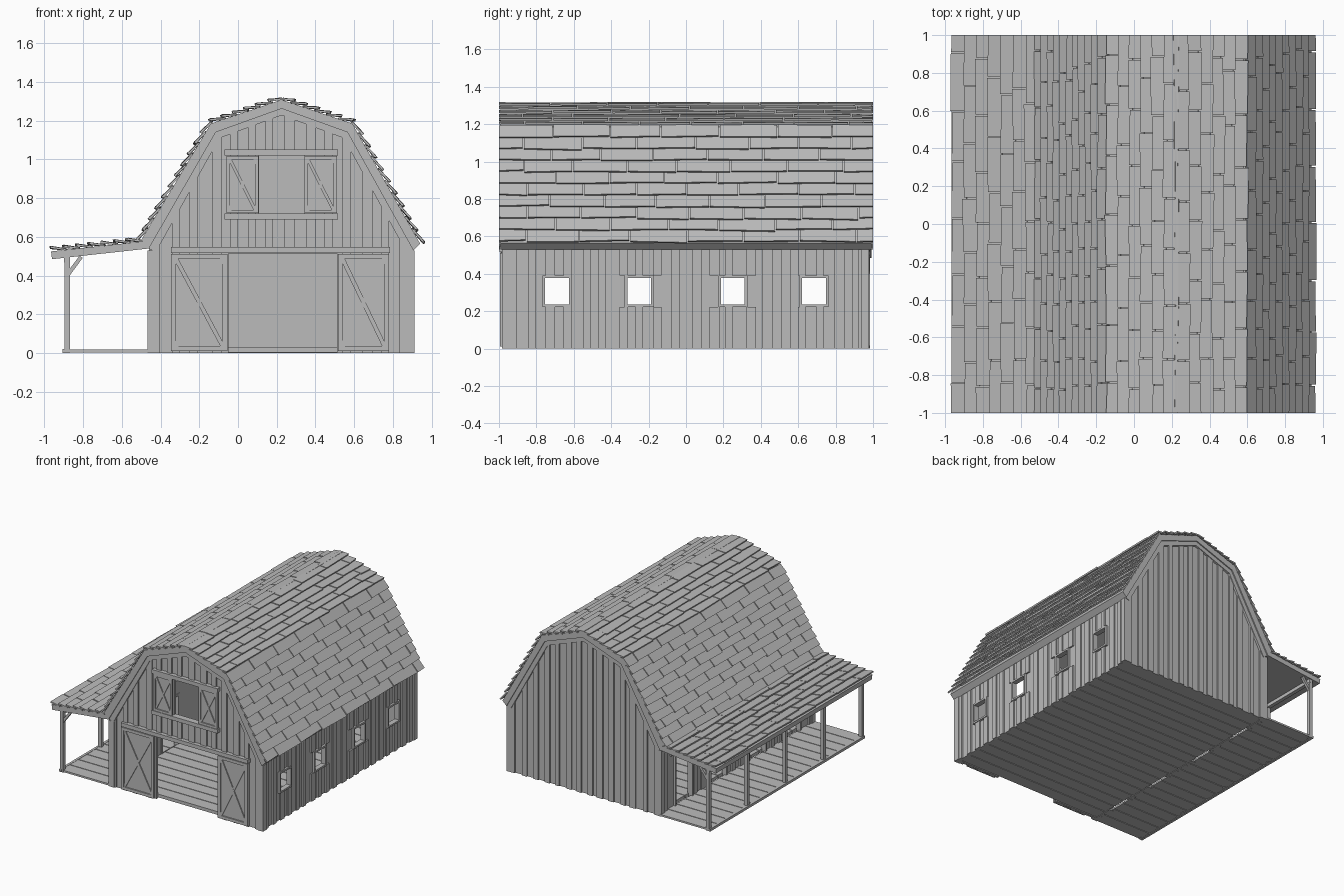
import bpy, bmesh, random
from mathutils import Vector

random.seed(4)
if "Cube" in bpy.data.objects:
    bpy.data.objects.remove(bpy.data.objects["Cube"])

grey = bpy.data.materials.new("weathered_grey")
grey.use_nodes = True
grey.diffuse_color = (0.5, 0.5, 0.5, 1)
grey.node_tree.nodes["Principled BSDF"].inputs["Base Color"].default_value = (0.5, 0.5, 0.5, 1)


def finish(bm, name):
    bmesh.ops.recalc_face_normals(bm, faces=bm.faces)
    mesh = bpy.data.meshes.new(name)
    bm.to_mesh(mesh)
    bm.free()
    mesh.materials.append(grey)
    bpy.context.collection.objects.link(bpy.data.objects.new(name, mesh))


def loft(bm, first, second):
    """Closed solid between two matching 3D outlines."""
    a = [bm.verts.new(p) for p in first]
    b = [bm.verts.new(p) for p in second]
    bm.faces.new(a)
    bm.faces.new(b[::-1])
    for i in range(len(a)):
        j = (i + 1) % len(a)
        bm.faces.new((a[i], b[i], b[j], a[j]))


def prism(bm, outline, d0, d1, axis="y"):
    """Extrude a (u, z) outline along y or x."""
    place = (lambda u, z, d: (u, d, z)) if axis == "y" else (lambda u, z, d: (d, u, z))
    loft(bm, [place(u, z, d0) for u, z in outline], [place(u, z, d1) for u, z in outline])


def rect(u0, u1, z0, z1):
    return [(u0, z0), (u1, z0), (u1, z1), (u0, z1)]


def bar(bm, p, q, width, d0, d1, axis="y"):
    p, q = Vector(p), Vector(q)
    side = (q - p).normalized().orthogonal() * width / 2
    prism(bm, [p - side, q - side, q + side, p + side], d0, d1, axis)


def frame(bm, u0, u1, z0, z1, w, d0, d1, axis="y"):
    for z in (z0, z1 - w):
        prism(bm, rect(u0, u1, z, z + w), d0, d1, axis)
    for u in (u0, u1 - w):
        prism(bm, rect(u, u + w, z0 + w, z1 - w), d0, d1, axis)


# Roof section: top line and underside, from porch eave to right eave
TOP = [(-0.965, 0.525), (-0.505, 0.575), (-0.14, 1.185), (0.225, 1.308), (0.59, 1.185), (0.94, 0.565)]
UNDER = [(-0.96, 0.485), (-0.46, 0.54), (-0.115, 1.14), (0.225, 1.262), (0.565, 1.14), (0.905, 0.53)]
LEFT, RIGHT, FRONT, BACK = -0.46, 0.905, -0.965, 0.965


def under_roof(x):
    for (x0, z0), (x1, z1) in zip(UNDER, UNDER[1:]):
        if x <= x1:
            return z0 + (z1 - z0) * (x - x0) / (x1 - x0)
    return UNDER[-1][1]


def strip(bm, a, b, openings, top, d0, d1, axis):
    """One vertical board, interrupted by any opening it crosses."""
    z = 0.0
    for u0, u1, z0, z1 in sorted(openings, key=lambda o: o[2]):
        if a < u1 - 0.001 and b > u0 + 0.001:
            if z0 > z:
                prism(bm, rect(a, b, z, z0), d0, d1, axis)
            z = z1
    prism(bm, [(a, z), (b, z), (b, top(b)), (a, top(a))], d0, d1, axis)


def wall(name, u0, u1, inner, outer, openings, top, axis, kinks=()):
    bm = bmesh.new()
    edges = sorted({u0, u1, *kinks, *[u for o in openings for u in o[:2]]})
    for a, b in zip(edges, edges[1:]):
        strip(bm, a, b, openings, top, inner, outer, axis)
    # Raised battens
    proud = outer + (0.012 if outer > inner else -0.012)
    grown = [(a - 0.012, b + 0.012, c - 0.012, d + 0.012) for a, b, c, d in openings]
    count = round((u1 - u0) / 0.095)
    for i in range(count):
        a = u0 + (i + 0.25 + random.uniform(-0.1, 0.1)) * (u1 - u0) / count
        strip(bm, a, a + random.uniform(0.035, 0.055), grown, top, outer, proud, axis)
    finish(bm, name)


main_door = (-0.05, 0.51, 0.0, 0.515)
loft_door = (0.108, 0.342, 0.72, 1.02)
BAYS = (-0.69, -0.25, 0.25, 0.685)
windows = [(y - 0.066, y + 0.066, 0.235, 0.38) for y in BAYS]
stalls = [(y - 0.1, y + 0.1, 0.0, 0.42) for y in BAYS]
kinks = [p[0] for p in UNDER[2:5]]
wall("front_wall", LEFT, RIGHT, FRONT + 0.02, FRONT, [main_door, loft_door], under_roof, "y", kinks)
wall("back_wall", LEFT, RIGHT, BACK - 0.02, BACK, [], under_roof, "y", kinks)
wall("right_wall", FRONT, BACK, RIGHT - 0.03, RIGHT - 0.012, windows, lambda y: 0.54, "x")
wall("left_wall", FRONT, BACK, LEFT + 0.03, LEFT + 0.012, stalls, lambda y: 0.54, "x")

# Trim: corner boards, opening frames and gable edge boards
bm = bmesh.new()
for x0, x1 in ((LEFT - 0.006, LEFT + 0.045), (RIGHT - 0.045, RIGHT + 0.006)):
    for y0, y1 in ((FRONT - 0.018, FRONT + 0.03), (BACK - 0.03, BACK + 0.014)):
        prism(bm, rect(x0, x1, 0, 0.53), y0, y1)
finish(bm, "corner_boards")
bm = bmesh.new()
for a, b, c, d in windows:
    frame(bm, a - 0.012, b + 0.012, c - 0.012, d + 0.012, 0.014, RIGHT - 0.035, RIGHT + 0.006, "x")
finish(bm, "window_frames")
bm = bmesh.new()
for a, b, c, d in stalls:
    for y in (a - 0.016, b):
        prism(bm, rect(y, y + 0.016, 0, d), LEFT + 0.035, LEFT - 0.006, "x")
    prism(bm, rect(a - 0.016, b + 0.016, d, d + 0.016), LEFT + 0.035, LEFT - 0.006, "x")
finish(bm, "stall_frames")
bm = bmesh.new()
inner_edge = [(-0.425, 0.52), (-0.095, 1.11), (0.225, 1.228), (0.545, 1.11), (0.87, 0.52)]
for i in range(4):
    board = [UNDER[i + 1], UNDER[i + 2], inner_edge[i + 1], inner_edge[i]]
    prism(bm, board, FRONT, FRONT - 0.018)
    prism(bm, board, BACK, BACK + 0.018)
finish(bm, "gable_trim")


# Sliding doors with cross braces
def door(name, x0, x1, z0, z1, w):
    bm = bmesh.new()
    y = FRONT - 0.012
    prism(bm, rect(x0, x1, z0, z1), y, y - 0.008)
    frame(bm, x0, x1, z0, z1, w, y - 0.008, y - 0.018)
    a, b, c, d = x0 + w, x1 - w, z0 + w, z1 - w
    bar(bm, (a, c), (b, d), w * 0.9, y - 0.008, y - 0.015)
    bar(bm, (a, d), (b, c), w * 0.9, y - 0.008, y - 0.016)
    finish(bm, name)


door("left_main_door", -0.345, -0.055, 0.012, 0.512, 0.024)
door("right_main_door", 0.515, 0.78, 0.012, 0.512, 0.024)
door("left_loft_door", -0.06, 0.107, 0.722, 1.018, 0.018)
door("right_loft_door", 0.343, 0.51, 0.722, 1.018, 0.018)
for name, x0, x1, z0, z1 in (("main_door_rail", -0.345, 0.785, 0.518, 0.548),
                             ("loft_lower_rail", -0.07, 0.515, 0.69, 0.721),
                             ("loft_upper_rail", -0.07, 0.515, 1.019, 1.05)):
    bm = bmesh.new()
    prism(bm, rect(x0, x1, z0, z1), FRONT, FRONT - 0.033)
    finish(bm, name)

# Floors of cross planks
for name, x0, x1, y_end, z1 in (("barn_floor", LEFT + 0.03, RIGHT - 0.03, 0.945, 0.03),
                                ("porch_floor", -0.905, LEFT + 0.01, 0.985, 0.018)):
    bm = bmesh.new()
    pitch = 2 * y_end / 18
    for i in range(18):
        y = -y_end + i * pitch
        prism(bm, rect(x0, x1, 0.004, z1), y + 0.003, y + pitch - 0.003)
    finish(bm, name)

# Porch posts, braces and beams
bm = bmesh.new()
for i in range(5):
    y = -0.97 + i * 0.485
    prism(bm, rect(-0.896, -0.868, 0, 0.492), y - 0.014, y + 0.014)
    bar(bm, (-0.878, 0.405), (-0.81, 0.497), 0.02, y - 0.01, y + 0.01)
finish(bm, "porch_posts")
bm = bmesh.new()
prism(bm, rect(-0.897, -0.867, 0.468, 0.496), -0.985, 0.985)
prism(bm, rect(-0.905, -0.885, 0, 0.02), -0.985, 0.985)
finish(bm, "porch_beams")

# Roof deck
bm = bmesh.new()
for i in range(5):
    prism(bm, [UNDER[i], UNDER[i + 1], TOP[i + 1], TOP[i]], -0.992, 0.992)
finish(bm, "roof_deck")


# Shingles: rows of slightly uneven tilted slats, lower end raised
def shingles(name, eave, ridge, rows):
    bm = bmesh.new()
    eave, ridge = Vector(eave), Vector(ridge)
    up = (ridge - eave).normalized()
    out = Vector((-up.y, up.x)) * (1 if up.x > 0 else -1)
    step = (ridge - eave).length / rows

    def section(s, y):
        low, high = eave + up * s, eave + up * (s + step * 1.15 + 0.002)
        lift = random.uniform(0.012, 0.016)
        pts = (low + out * lift, high - out * 0.004, high + out * 0.006, low + out * (lift + 0.012))
        return [(p.x, y, p.y) for p in pts]

    for r in range(rows):
        y = -1.0
        end = -1.0 + (0.29 if r % 2 else 0.145) + random.uniform(-0.02, 0.02)
        while y < 0.99:
            if end > 0.93:
                end = 1.0
            s = r * step + random.uniform(-0.006, 0.003)
            loft(bm, section(s, y), section(s + random.uniform(-0.007, 0.007), end - (0.007 if end < 1 else 0)))
            y, end = end, end + random.uniform(0.26, 0.32)
    finish(bm, name)


shingles("porch_shingles", TOP[0], TOP[1], 7)
shingles("left_lower_shingles", TOP[1], TOP[2], 11)
shingles("left_upper_shingles", TOP[2], TOP[3], 6)
shingles("right_upper_shingles", TOP[4], TOP[3], 6)
shingles("right_lower_shingles", TOP[5], TOP[4], 10)
